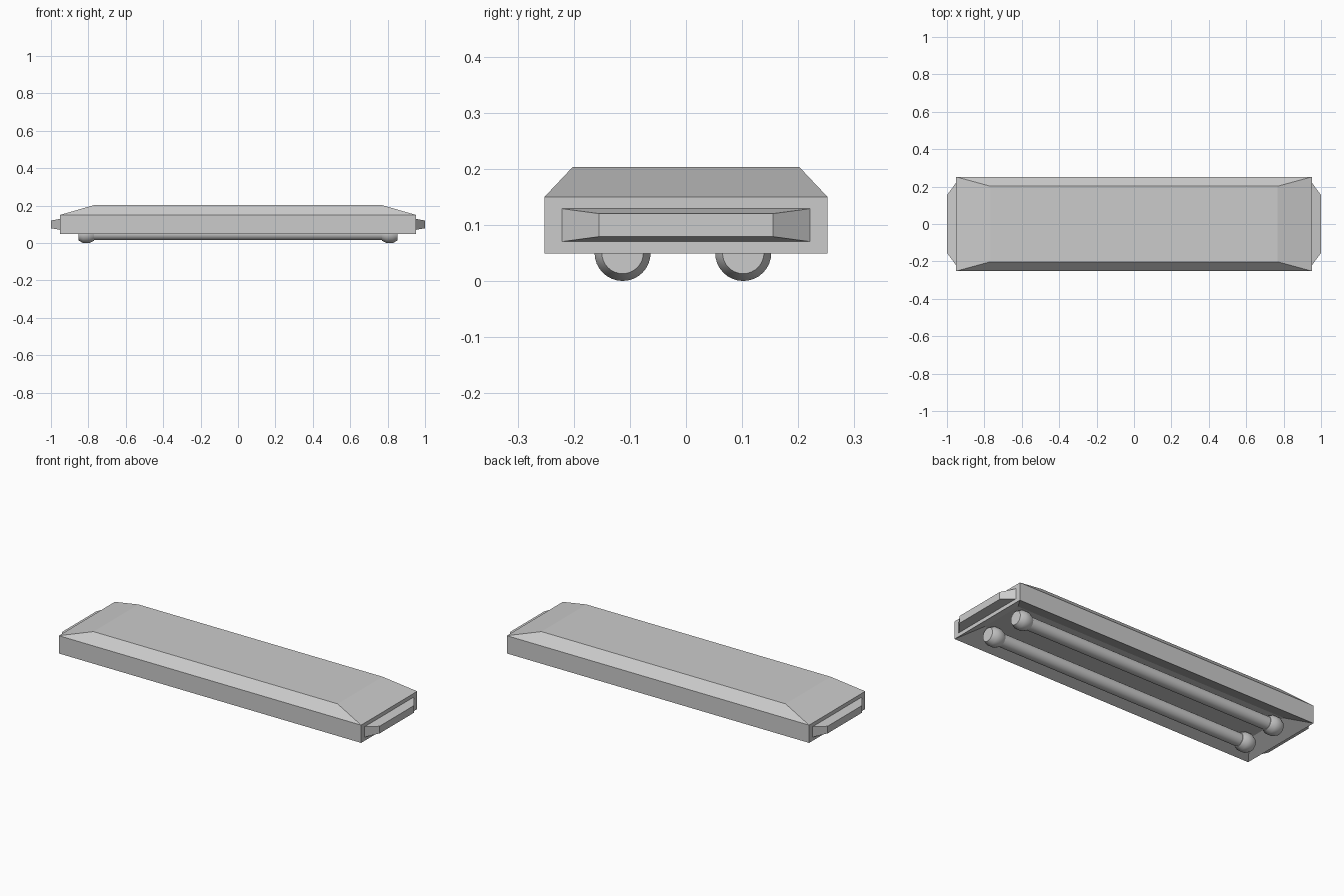
import bpy, bmesh
from math import cos, sin, pi, radians

if "Cube" in bpy.data.objects:
    bpy.data.objects.remove(bpy.data.objects["Cube"])


def build(name, rings, smooth=False):
    """Skin a list of equal-sized point rings and close both ends."""
    bm = bmesh.new()
    loops = [[bm.verts.new(p) for p in ring] for ring in rings]
    n = len(loops[0])
    for a, b in zip(loops, loops[1:]):
        for i in range(n):
            j = (i + 1) % n
            bm.faces.new((a[i], a[j], b[j], b[i]))
    bm.faces.new(loops[0])
    bm.faces.new(loops[-1])
    bmesh.ops.recalc_face_normals(bm, faces=bm.faces)
    mesh = bpy.data.meshes.new(name)
    bm.to_mesh(mesh)
    bm.free()
    obj = bpy.data.objects.new(name, mesh)
    bpy.context.collection.objects.link(obj)
    if smooth:
        bpy.ops.object.select_all(action='DESELECT')
        obj.select_set(True)
        bpy.context.view_layer.objects.active = obj
        bpy.ops.object.shade_smooth_by_angle(angle=radians(40))
    return obj


def rect_z(hx, hy, z):
    return [(-hx, -hy, z), (hx, -hy, z), (hx, hy, z), (-hx, hy, z)]


def rect_x(x, hy, z0, z1):
    return [(x, -hy, z0), (x, hy, z0), (x, hy, z1), (x, -hy, z1)]


def circle_x(x, y, z, r, n=32):
    return [(x, y + r * cos(2 * pi * i / n), z + r * sin(2 * pi * i / n))
            for i in range(n)]


# Lamp housing: sloped upper edges and a sloped reflector recess underneath
build("housing", [rect_z(0.86, 0.13, 0.1), rect_z(0.951, 0.252, 0.049),
                  rect_z(0.951, 0.252, 0.15), rect_z(0.768, 0.202, 0.203)])

# Tapered end plugs
for side, s in (("left", -1), ("right", 1)):
    build(side + "_end_plug", [rect_x(s * 0.95, 0.222, 0.07, 0.129),
                               rect_x(s * 1.0, 0.155, 0.079, 0.12)])

# Lamp tubes with chamfered sockets at both ends
half = [(0.853, 0.037), (0.828, 0.05), (0.795, 0.05), (0.77, 0.038), (0.77, 0.035)]
profile = [(-x, r) for x, r in half] + half[::-1]
for name, y in (("front_tube", -0.113), ("back_tube", 0.102)):
    build(name, [circle_x(x, y, 0.05, r) for x, r in profile], smooth=True)
